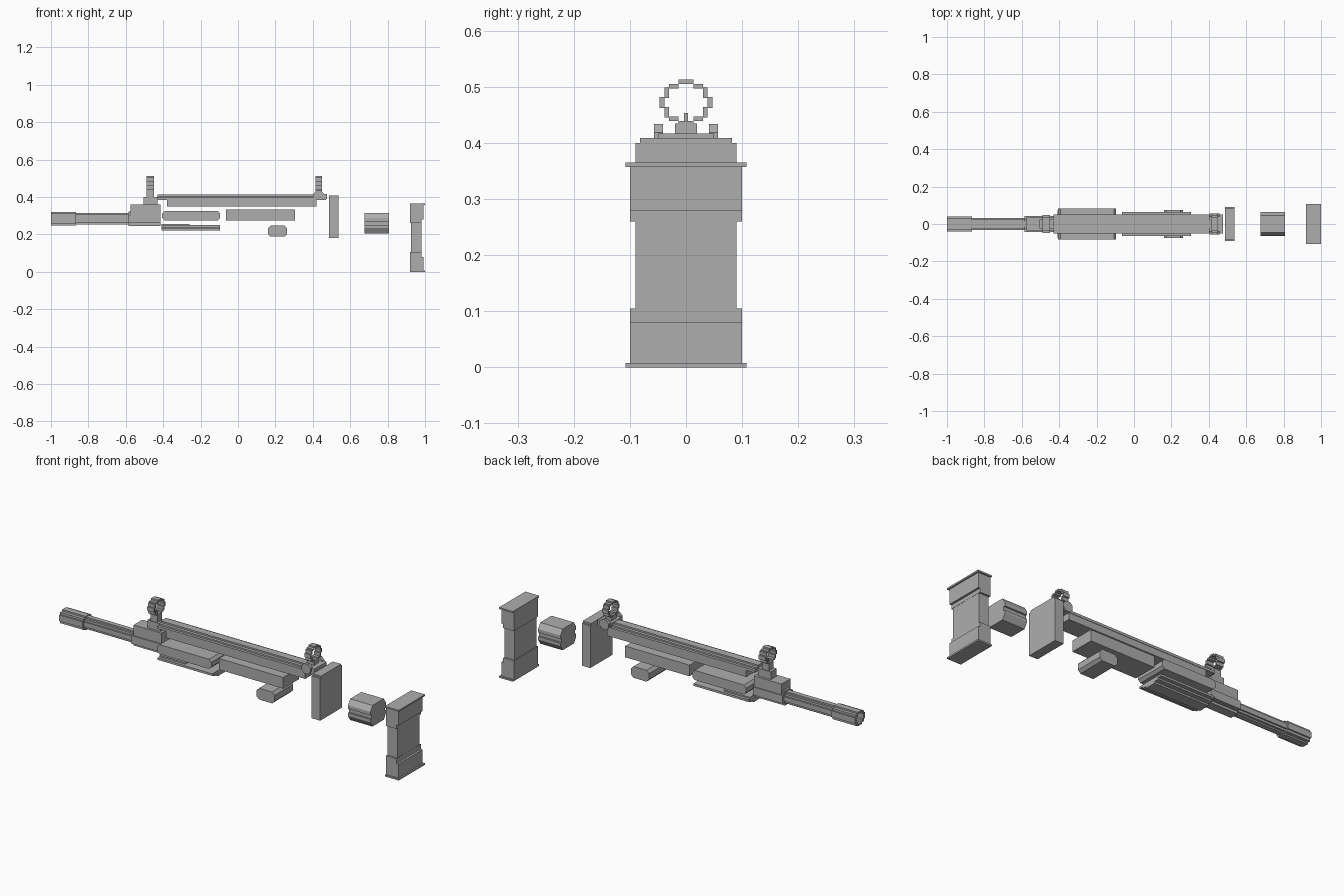
import bpy, bmesh
from mathutils import Vector

if "Cube" in bpy.data.objects:
    bpy.data.objects.remove(bpy.data.objects["Cube"], do_unlink=True)

GREY = (0.42, 0.42, 0.42, 1)
grey = bpy.data.materials.new("plain grey")
grey.use_nodes = True
grey.diffuse_color = GREY
grey.node_tree.nodes["Principled BSDF"].inputs["Base Color"].default_value = GREY


def finish(name, bm):
    bmesh.ops.recalc_face_normals(bm, faces=bm.faces)
    mesh = bpy.data.meshes.new(name)
    bm.to_mesh(mesh)
    bm.free()
    mesh.materials.append(grey)
    ob = bpy.data.objects.new(name, mesh)
    bpy.context.collection.objects.link(ob)
    return ob


def prism(bm, points, start, end, axis):
    """Extrude a closed outline along x (points y, z) or y (points x, z)."""
    place = (lambda p: (start, *p)) if axis == "x" else (lambda p: (p[0], start, p[1]))
    face = bm.faces.new([bm.verts.new(place(p)) for p in points])
    new = bmesh.ops.extrude_face_region(bm, geom=[face])["geom"]
    step = Vector((end - start, 0, 0)) if axis == "x" else Vector((0, end - start, 0))
    bmesh.ops.translate(bm, vec=step, verts=[v for v in new if isinstance(v, bmesh.types.BMVert)])


def box(bm, x0, x1, y0, y1, z0, z1):
    prism(bm, [(y0, z0), (y1, z0), (y1, z1), (y0, z1)], x0, x1, "x")


def part(name, points, start, end, axis="x"):
    bm = bmesh.new()
    prism(bm, points, start, end, axis)
    return finish(name, bm)


def mirrored(half):
    """Close a right-hand (y, z) outline over the centre plane."""
    return half + [(-y, z) for y, z in reversed(half)]


def stepped(w, h, c, s=0.4):
    """Round section built from right-angled steps, centred on height c."""
    a, b = 1 - s * 0.6, s
    quarter = [(1, b), (a, b), (a, a), (b, a), (b, 1)]
    half = [(y, -z) for y, z in reversed(quarter)] + quarter
    return mirrored([(y * w, c + z * h) for y, z in half])


def chamfered(x0, x1, z0, z1, c):
    return [(x0 + c, z0), (x1 - c, z0), (x1, z0 + c), (x1, z1 - c),
            (x1 - c, z1), (x0 + c, z1), (x0, z1 - c), (x0, z0 + c)]


def sight_ring(bm, x0, x1, c=0.472, r=0.041):
    """Hollow ring made of small square steps."""
    spans = [(0, 0.013, 0.033, 0.041), (0.013, 0.03, 0.025, 0.033),
             (0.03, 0.038, 0.008, 0.027), (0.038, 0.047, 0, 0.01)]
    for y0, y1, z0, z1 in spans:
        for sy in (-1, 1):
            for sz in (-1, 1):
                ys, zs = sorted((sy * y0, sy * y1)), sorted((c + sz * z0, c + sz * z1))
                box(bm, x0, x1, *ys, *zs)


# Muzzle: stepped sleeve with an open bore
bm = bmesh.new()
for sy in (-1, 1):
    box(bm, -1, -0.865, *sorted((sy * 0.029, sy * 0.04)), 0.268, 0.3)
    for z0, z1 in ((0.255, 0.268), (0.3, 0.311)):
        box(bm, -1, -0.865, *sorted((sy * 0.016, sy * 0.033)), z0, z1)
for z0, z1 in ((0.247, 0.256), (0.31, 0.319)):
    box(bm, -1, -0.865, -0.016, 0.016, z0, z1)
box(bm, -0.9, -0.865, -0.03, 0.03, 0.268, 0.3)
finish("muzzle", bm)

part("barrel", stepped(0.031, 0.031, 0.284), -0.87, -0.58)

# Front sight: block, step, column and ring
bm = bmesh.new()
prism(bm, stepped(0.042, 0.038, 0.284, 0.55), -0.585, -0.415, "x")
box(bm, -0.575, -0.415, -0.036, 0.036, 0.3, 0.36)
box(bm, -0.505, -0.43, -0.024, 0.024, 0.36, 0.4)
box(bm, -0.49, -0.45, -0.02, 0.02, 0.4, 0.435)
box(bm, -0.475, -0.465, -0.004, 0.004, 0.435, 0.453)
sight_ring(bm, -0.49, -0.45)
finish("front_sight", bm)

# Long top rail: ribbed upper bar on a plain lower bar
part("top_rail", mirrored([(0.04, 0.385), (0.05, 0.385), (0.05, 0.398), (0.036, 0.398),
                           (0.036, 0.406), (0.02, 0.406), (0.02, 0.414)]), -0.43, 0.47)
part("rail_support", mirrored([(0.048, 0.35), (0.048, 0.386)]), -0.38, 0.42)

# Rear sight: base, two side knobs and ring
bm = bmesh.new()
box(bm, 0.4, 0.475, -0.05, 0.05, 0.39, 0.417)
box(bm, 0.415, 0.45, -0.02, 0.02, 0.415, 0.435)
sight_ring(bm, 0.415, 0.45)
for side in (-1, 1):
    prism(bm, chamfered(0.405, 0.458, 0.383, 0.434, 0.015), side * 0.041, side * 0.057, "y")
finish("rear_sight", bm)

# Handguards and receiver
part("upper_handguard", chamfered(-0.405, -0.095, 0.275, 0.325, 0.013), -0.084, 0.084, "y")
part("lower_handguard", mirrored([(0.03, 0.22), (0.03, 0.229), (0.055, 0.229),
                                  (0.055, 0.238), (0.075, 0.238), (0.075, 0.249)]), -0.41, -0.095)
part("lower_handguard_pad", mirrored([(0.06, 0.248), (0.06, 0.256)]), -0.41, -0.26)
part("receiver", mirrored([(0.064, 0.275), (0.064, 0.333)]), -0.065, 0.305)
part("trigger_block", chamfered(0.16, 0.263, 0.188, 0.247, 0.014), -0.076, 0.076, "y")

# Rear plate and stock block
part("rear_plate", mirrored([(0.09, 0.18), (0.09, 0.4), (0.082, 0.4), (0.082, 0.409)]), 0.487, 0.536)
part("stock_block", mirrored([(0.046, 0.205), (0.064, 0.233), (0.064, 0.249), (0.055, 0.249),
                              (0.055, 0.27), (0.064, 0.27), (0.064, 0.288), (0.046, 0.315)]), 0.677, 0.806)

# Butt: waisted column with thicker ends and thin caps
bm = bmesh.new()
box(bm, 0.924, 0.98, -0.09, 0.09, 0.08, 0.28)
for z0, z1, cap0, cap1 in ((0.008, 0.105, 0, 0.008), (0.26, 0.357, 0.357, 0.365)):
    box(bm, 0.92, 0.981, -0.1, 0.1, z0, z1)
    box(bm, 0.92, 1.0, -0.108, 0.108, cap0, cap1)
for z0, z1 in ((0.008, 0.08), (0.28, 0.357)):
    box(bm, 0.98, 0.992, -0.1, 0.1, z0, z1)
finish("butt", bm)
